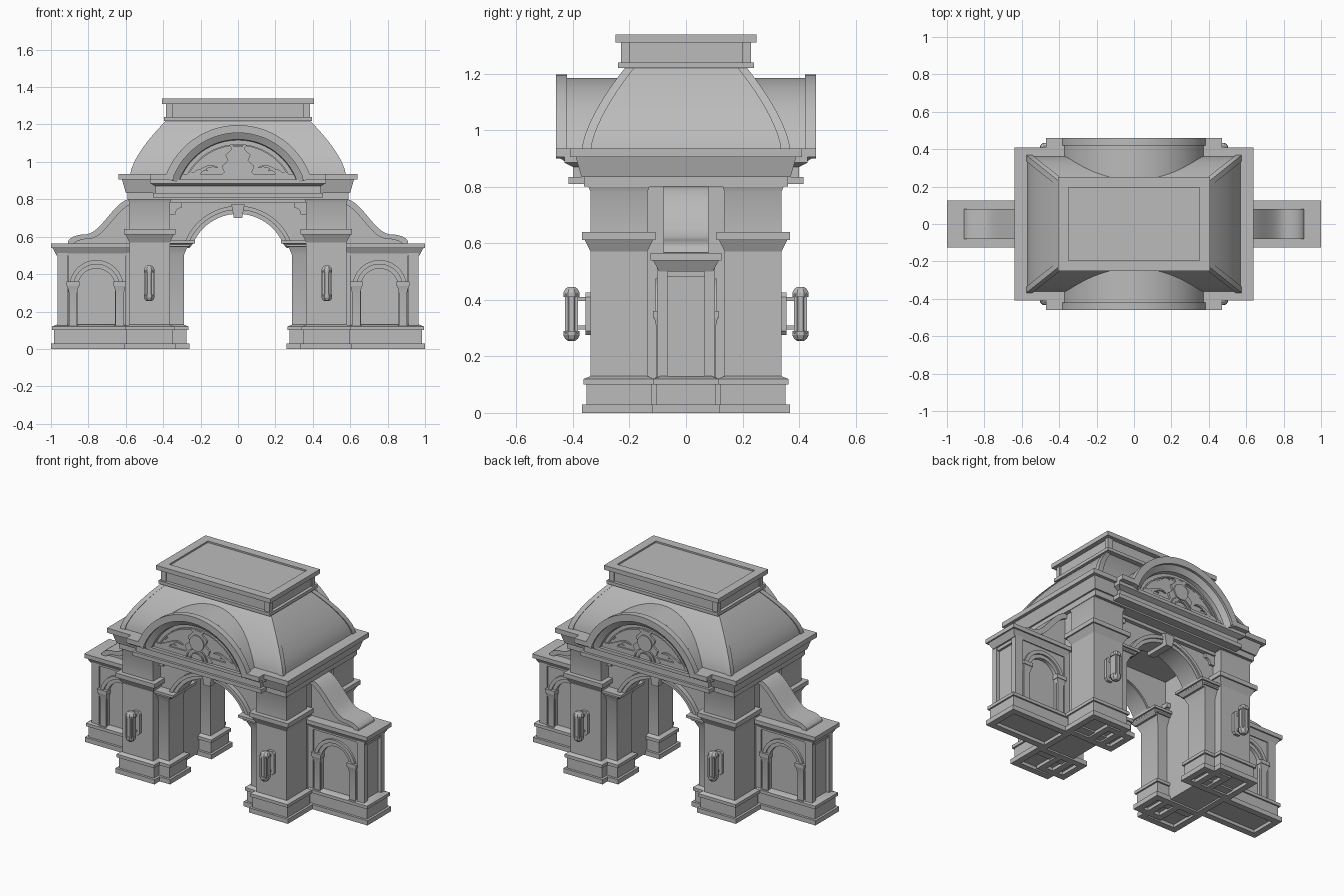
import bpy, bmesh
from math import sin, cos, radians, pi

default_cube = bpy.data.objects.get("Cube")
if default_cube:
    bpy.data.objects.remove(default_cube, do_unlink=True)

stone = bpy.data.materials.new("grey_stone")
stone.use_nodes = True
stone.diffuse_color = (.5, .5, .5, 1)
stone.node_tree.nodes["Principled BSDF"].inputs["Base Color"].default_value = stone.diffuse_color


def finish(name, bm, mirror):
    """Turn a bmesh into a named object, mirrored over the given axes."""
    bmesh.ops.recalc_face_normals(bm, faces=bm.faces)
    mesh = bpy.data.meshes.new(name)
    bm.to_mesh(mesh)
    bm.free()
    mesh.materials.append(stone)
    part = bpy.data.objects.new(name, mesh)
    bpy.context.collection.objects.link(part)
    bpy.ops.object.select_all(action='DESELECT')
    part.select_set(True)
    bpy.context.view_layer.objects.active = part
    bpy.ops.object.shade_smooth_by_angle(angle=radians(25))
    if mirror:
        modifier = part.modifiers.new("Mirror", 'MIRROR')
        modifier.use_axis = ('x' in mirror, 'y' in mirror, False)
        modifier.use_mirror_merge = False


def loft(name, rings, mirror=""):
    """Skin a list of equal-sized closed rings and cap both ends."""
    bm = bmesh.new()
    loops = [[bm.verts.new(point) for point in ring] for ring in rings]
    count = len(loops[0])
    for low, high in zip(loops, loops[1:]):
        for i in range(count):
            j = (i + 1) % count
            bm.faces.new((low[i], low[j], high[j], high[i]))
    bm.faces.new(loops[0])
    bm.faces.new(loops[-1])
    finish(name, bm, mirror)


def rectangle(z, left, right, front, back):
    return [(left, front, z), (right, front, z), (right, back, z), (left, back, z)]


def stack(name, centre, half, levels, mirror=""):
    """Moulded rectangular block from (height, overhang) levels."""
    (cx, cy), (hx, hy) = centre, half
    loft(name, [rectangle(z, cx - hx - out, cx + hx + out, cy - hy - out, cy + hy + out)
                for z, out in levels], mirror)


def box(name, x, y, z, mirror=""):
    loft(name, [rectangle(height, *x, *y) for height in z], mirror)


def prism(name, outline, front, back, mirror=""):
    """Extrude an x-z outline along y."""
    loft(name, [[(x, y, z) for x, z in outline] for y in (front, back)], mirror)


def symmetric(half):
    return half + [(-x, z) for x, z in reversed(half)]


def arc(centre, radius, start, end, steps=28):
    angles = [radians(start + (end - start) * i / steps) for i in range(steps + 1)]
    return [(centre[0] + radius * cos(a), centre[1] + radius * sin(a)) for a in angles]


def arch(name, centre, section, start, mirror):
    """Sweep a (radius, y) section over an arch that springs at the start angle."""
    arcs = [arc(centre, radius, start, 180 - start) for radius, y in section]
    rings = [[(x, y, z) for (x, z), (radius, y) in zip(points, section)] for points in zip(*arcs)]
    loft(name, rings, mirror)


def band(inner, outer, back, front):
    """Two-step arch moulding section with the outer step proud."""
    middle = (inner + outer) / 2
    return [(inner, back), (inner, front), (middle, front),
            (middle, front - .01), (outer, front - .01), (outer, back)]


def capital(low, high, out):
    """Flared moulding with a flat slab on top."""
    middle = low + (high - low) * .6
    return [(low, 0), (middle, out * .7), (middle, out), (high, out)]


# Plinth levels shared by pillars, piers and wings, hollow underneath
plinth = [(.02, -.01), (0, -.01), (0, .03), (.03, .03), (.03, .015), (.1, .015),
          (.1, .025), (.12, .025), (.13, 0)]

# Four corner pillars and the inner piers carrying the arches
stack("pillar", (.472, -.237), (.108, .1),
      plinth + capital(.57, .64, .03) + [(.64, 0)] + capital(.78, .81, .01), "xy")
stack("arch_pier", (.36, -.21), (.07, .075), plinth + capital(.5, .58, .03), "xy")
stack("pier_impost", (.36, -.21), (.1, .09), capital(.54, .58, .03), "xy")
box("passage_wall", (.36, .565), (-.2, .2), (.01, .81), "x")

# Arched walls front and back, with archivolt, keystone and top strip
centre = (0, .46)
wall_top = .81
prism("spandrel_wall", [(.4, .56)] + arc(centre, .265, 22, 158) +
      [(-.4, .56), (-.4, wall_top), (.4, wall_top)], -.265, -.15, "y")
arch("archivolt", centre, band(.262, .305, -.16, -.285), 22, "y")
prism("keystone", symmetric([(.022, .7), (.036, .775)]), -.315, -.15, "y")
box("architrave_strip", (-.37, .37), (-.29, -.2), (.78, wall_top), "y")
prism("spandrel_corner", [(.37, .72), (.37, .79), (.3, .79)] + arc((.3, .72), .035, 90, 0, 8),
      -.28, -.2, "xy")

# Entablature with flared cornice and central projection
slab_low, slab_high = .905, .935
stack("entablature", (0, 0), (.6, .37), [(.8, -.01), (.835, -.01), (.835, 0), (slab_low, .02),
                                         (slab_low, .04), (slab_high, .04)])
stack("central_projection", (0, 0), (.44, .4), [(.81, .015), (.835, .015), (.835, 0), (.87, 0),
                                               (.885, .03), (slab_low, .03)])

# Curved mansard roof with hip ribs
steps = 10
slope = []
for i in range(steps + 1):
    rise = i / steps
    spread = 1 - rise ** 1.5
    slope.append((.93 + .296 * rise, .372 + .198 * spread, .204 + .158 * spread))
loft("mansard_roof", [rectangle(z, -hx, hx, -hy, hy) for z, hx, hy in slope])
rib, proud = .026, .007
loft("hip_rib", [rectangle(z, hx - rib, hx + proud, hy - rib, hy + proud)
                 for z, hx, hy in slope], "xy")

# Roof cap with neck, corner posts and sunken top panel
neck_low, neck_high, cap_top = 1.24, 1.31, 1.338
stack("roof_cap", (0, 0), (.375, .22),
      [(1.22, .02), (neck_low, .02), (neck_low, 0), (neck_high, 0), (neck_high, .03),
       (cap_top, .03), (cap_top, -.025), (cap_top - .01, -.025)])
box("cap_corner_post", (.35, .385), (.2, .23), (neck_low, neck_high), "xy")

# Arched pediments: barrel, moulded ring and feet
centre = (0, .785)
face = -.39
prism("pediment_barrel", arc(centre, .4, 16, 164), -.4, -.17, "y")
arch("pediment_ring", centre, [(.33, face), (.335, -.425), (.37, -.445), (.37, -.46),
                               (.412, -.46), (.412, -.42), (.4, -.42), (.4, face)], 18, "y")
box("pediment_foot", (.345, .47), (-.46, face), (slab_low, slab_high), "xy")
arch("tympanum_band", centre, band(.295, .31, face, -.402), 24, "y")

# Pediment relief: scalloped cartouche, shield, shell and leaves
centre = (0, .9)
scallop = [(.1 * (1 - i / 20) + .012 * sin(i * 1.6), .9 + .0155 * i) for i in range(13)]
prism("cartouche", symmetric(scallop), -.412, face, "y")
prism("cartouche_shield", arc((0, 1.01), .05, 0, 345, 23), -.42, face, "y")
for radius in (.075, .05):
    arch("relief_shell", centre, band(radius - .015, radius, face, -.41), 0, "y")
for leaf in (1, 2, 3):
    tip = arc((.1 + .045 * leaf, .9), .1 - .018 * leaf, 20, 110, 8)
    prism("relief_leaf", tip + [(x - .012, z - .01) for x, z in reversed(tip)], -.41, face, "xy")

# Side wings: plinth, core, corner posts and cornice
wing = (.78, 0)
panel = (.1, .53)
stack("wing_plinth", wing, (.19, .09), plinth, "x")
box("wing_core", (.55, .945), (-.075, .075), panel, "x")
box("wing_outer_post", (.912, .966), (-.102, -.066), panel, "xy")
box("wing_inner_post", (.56, .602), (-.102, -.066), panel, "xy")
box("wing_end_rail", (.93, .96), (-.075, .075), (.48, .53), "x")
box("niche_head_strip", (.6, .912), (-.1, -.07), (.5, .53), "xy")
stack("wing_cornice", wing, (.19, .095), capital(.5, .565, .03), "x")

# Wing blind arcade: wall with niche, archivolt, pilasters
niche = (.757, .33)
radius = .1
jambs = [niche[0] - radius, niche[0] + radius]
prism("niche_wall", [(.91, .1), (jambs[1], .1)] + arc(niche, radius, 0, 180) +
      [(jambs[0], .1), (.6, .1), (.6, .53), (.91, .53)], -.093, -.07, "xy")
arch("niche_archivolt", niche, band(radius, .145, -.075, -.097), 0, "xy")
for x in (jambs[0] - .025, jambs[1] + .025):
    stack("niche_pilaster", (x, -.092), (.022, .012),
          [(.1, .005), (.125, .005), (.125, 0)] + capital(.3, .36, .012), "xy")

# S-shaped scroll buttresses: a cosine sweep ending in a quarter round
sweep = [(.57 + .25 * i / 16, .707 + .095 * cos(pi * i / 16)) for i in range(17)]
sweep += [(.82 + .09 * sin(pi * i / 12), .568 + .044 * cos(pi * i / 12)) for i in range(1, 7)]
lower = [(x - .022, z - .024) for x, z in sweep]
prism("scroll_body", [(.54, .56), (.54, .77)] + lower[1:-1] + [(.88, .56)], -.062, .062, "x")
prism("scroll_band", sweep + lower[::-1], -.08, .08, "x")

# Octagonal wall lanterns with bars, bracket plates and arms
lamp_x, lamp_y, lamp_z = .475, -.405, .35


def lamp_ring(radius, height, sides):
    angles = [2 * pi * (k + .5) / sides for k in range(sides)]
    return [(lamp_x + radius * cos(a), lamp_y + radius * sin(a), lamp_z + height) for a in angles]


end_cap = [(.014, .095), (.024, .088), (.031, .075), (.031, .06), (.025, .06)]
profile = [(radius, -height) for radius, height in end_cap] + end_cap[::-1]
loft("lantern", [lamp_ring(radius, height, 8) for radius, height in profile], "xy")
for x, y, z in lamp_ring(.025, 0, 4):
    box("lantern_bar", (x - .005, x + .005), (y - .005, y + .005), (z - .07, z + .07), "xy")
plate = [(.015, -.075), (.028, -.06), (.028, .06), (.015, .075)]
prism("lantern_plate", [(lamp_x + x, lamp_z + z) for x, z in symmetric(plate)], -.355, -.33, "xy")
for z in (lamp_z - .055, lamp_z + .045):
    box("lantern_arm", (lamp_x - .008, lamp_x + .008), (lamp_y, -.34), (z, z + .014), "xy")
